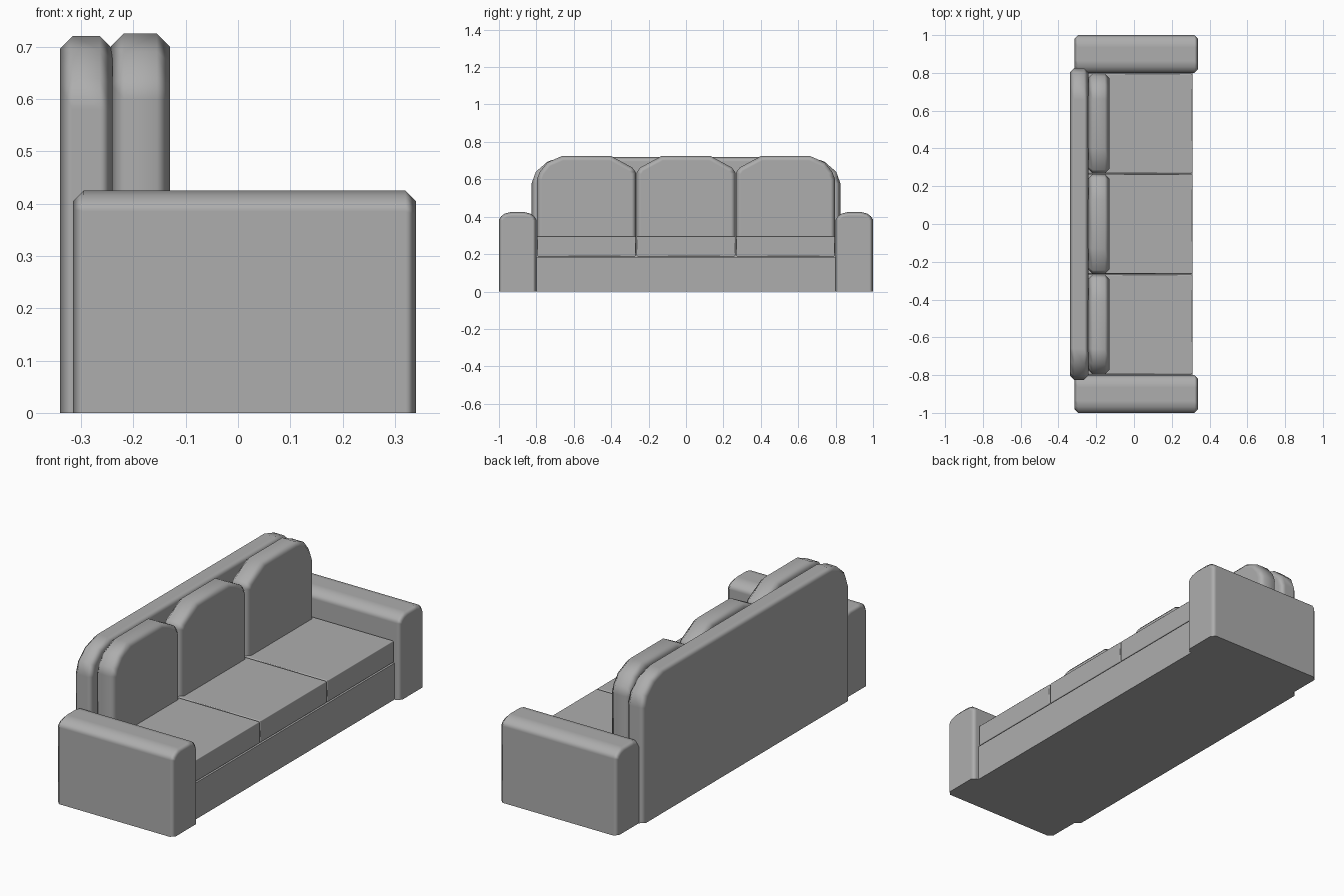
import bpy, bmesh, math

cube = bpy.data.objects.get("Cube")
if cube:
    bpy.data.objects.remove(cube, do_unlink=True)

GREY = (0.42, 0.42, 0.42, 1)
fabric = bpy.data.materials.new("grey_fabric")
fabric.use_nodes = True
fabric.diffuse_color = GREY
fabric.node_tree.nodes["Principled BSDF"].inputs["Base Color"].default_value = GREY


def slab(name, profile, x0, x1, bevel, flat_base=True):
    """Extrude a (y, z) profile along x and soften the rims of both ends."""
    bm = bmesh.new()
    face = bm.faces.new([bm.verts.new((x0, y, z)) for y, z in profile])
    ext = bmesh.ops.extrude_face_region(bm, geom=[face], use_keep_orig=True)
    moved = [v for v in ext["geom"] if isinstance(v, bmesh.types.BMVert)]
    bmesh.ops.translate(bm, verts=moved, vec=(x1 - x0, 0, 0))
    bmesh.ops.recalc_face_normals(bm, faces=bm.faces)
    low = min(z for y, z in profile)
    if flat_base:
        rims = [e for e in bm.edges
                if abs(e.verts[0].co.x - e.verts[1].co.x) < 1e-5
                and max(v.co.z for v in e.verts) > low + 1e-4]
    else:
        rims = list(bm.edges)
    if bevel:
        bmesh.ops.bevel(bm, geom=rims, offset=bevel, segments=1,
                        affect='EDGES', clamp_overlap=True)
    bmesh.ops.recalc_face_normals(bm, faces=bm.faces)
    mesh = bpy.data.meshes.new(name)
    bm.to_mesh(mesh)
    bm.free()
    mesh.materials.append(fabric)
    obj = bpy.data.objects.new(name, mesh)
    bpy.context.collection.objects.link(obj)
    bpy.ops.object.select_all(action='DESELECT')
    obj.select_set(True)
    bpy.context.view_layer.objects.active = obj
    bpy.ops.object.shade_smooth_by_angle(angle=math.radians(50))
    # Broad faces stay evenly shaded, only the softened rims blend
    weighted = obj.modifiers.new("weighted_normals", 'WEIGHTED_NORMAL')
    weighted.keep_sharp = True
    weighted.weight = 100


def box(y0, y1, z0, z1):
    return [(y0, z0), (y1, z0), (y1, z1), (y0, z1)]


def mirrored(half):
    """Complete a right-hand outline with its mirror image."""
    return half + [(-y, z) for y, z in reversed(half)]


# Base and back panel
slab("seat_base", box(-0.80, 0.80, 0, 0.183), -0.27, 0.31, 0)
back = [(0.825, 0), (0.825, 0.58), (0.803, 0.64), (0.74, 0.695), (0.66, 0.72)]
slab("back_panel", mirrored(back), -0.34, -0.24, 0.024)

# Armrests with a rounded top
arm = [(0.10, 0), (0.10, 0.385), (0.088, 0.403), (0.068, 0.417), (0.035, 0.425)]
for side, label in ((-1, "right"), (1, "left")):
    slab("armrest_" + label, [(y + side * 0.90, z) for y, z in mirrored(arm)],
         -0.315, 0.34, 0.02)

# Seat cushions
WIDTH = 0.532
for i in (-1, 0, 1):
    mid = i * WIDTH
    slab(f"seat_cushion_{i + 2}",
         box(mid - 0.264, mid + 0.264, 0.187, 0.298), -0.25, 0.31, 0.005, False)

# Back cushions: sloping inner shoulders, rounder outer ones
inner = [(0.265, 0.29), (0.265, 0.635), (0.245, 0.663), (0.13, 0.725)]
outer = [(0.265, 0.29), (0.265, 0.60), (0.25, 0.64), (0.21, 0.69), (0.13, 0.725)]
for i in (-1, 0, 1):
    right = outer if i == 1 else inner
    left = outer if i == -1 else inner
    outline = right + [(-y, z) for y, z in reversed(left)]
    slab(f"back_cushion_{i + 2}", [(y + i * WIDTH, z) for y, z in outline],
         -0.243, -0.13, 0.025)
